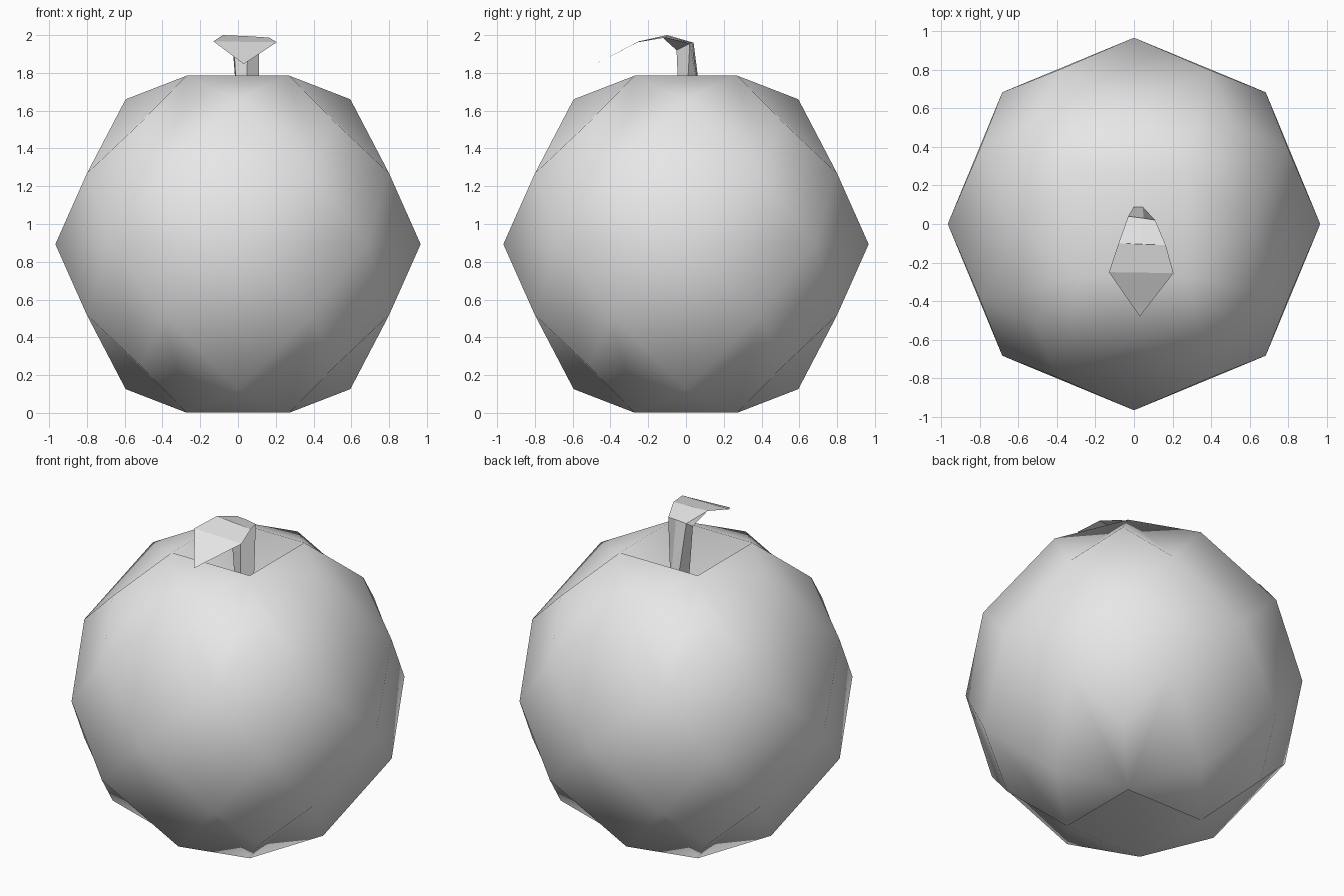
import bpy, bmesh
from math import radians, sin, cos

cube = bpy.data.objects.get("Cube")
if cube:
    bpy.data.objects.remove(cube)

grey = bpy.data.materials.new("light_grey")
grey.use_nodes = True
colour = (0.8, 0.8, 0.8, 1)
grey.diffuse_color = colour
grey.node_tree.nodes["Principled BSDF"].inputs["Base Color"].default_value = colour


def finish(name, bm, smooth):
    bmesh.ops.recalc_face_normals(bm, faces=bm.faces)
    for face in bm.faces:
        face.smooth = smooth
    mesh = bpy.data.meshes.new(name)
    bm.to_mesh(mesh)
    bm.free()
    mesh.materials.append(grey)
    obj = bpy.data.objects.new(name, mesh)
    bpy.context.collection.objects.link(obj)
    return obj


# Fruit: one quarter of each half is laid out, then turned four times
MID, PIT = 0.893, 0.3
bm = bmesh.new()


def polar(radius, degrees, z):
    a = radians(degrees)
    return bm.verts.new((radius * cos(a), radius * sin(a), MID + z))


axis_eq = [polar(0.967, 90 * i, 0) for i in range(4)]
diag_eq = [polar(0.967, 90 * i + 45, 0) for i in range(4)]
belts = []
for s in (1, -1):
    pit = polar(0, 0, s * (0.892 - PIT))
    rim = [polar(0.385, 90 * i + 45, s * 0.892) for i in range(4)]
    shoulder = [polar(0.595, 90 * i, s * 0.767) for i in range(4)]
    corner = [polar(0.728, 90 * i + 45, s * 0.645) for i in range(4)]
    low = [polar(0.89, 90 * i + 26, s * 0.375) for i in range(4)]
    high = [polar(0.89, 90 * i + 64, s * 0.375) for i in range(4)]
    belts.append((low, high))
    for i in range(4):
        j = (i + 1) % 4
        for loop in (
            (pit, rim[i - 1], rim[i]),
            (rim[i - 1], shoulder[i], rim[i]),
            (rim[i], shoulder[i], low[i], corner[i]),
            (rim[i], corner[i], high[i], shoulder[j]),
            (corner[i], low[i], diag_eq[i], high[i]),
            (shoulder[i], high[i - 1], axis_eq[i], low[i]),
        ):
            bm.faces.new(loop)
(low_t, high_t), (low_b, high_b) = belts
for i in range(4):
    bm.faces.new((axis_eq[i], low_b[i], diag_eq[i], low_t[i]))
    bm.faces.new((diag_eq[i], high_b[i], axis_eq[(i + 1) % 4], high_t[i]))
finish("fruit_body", bm, True)

# Stem: loft that rises from the pit and bends forward into the leaf
sections = [
    [(0, .09, 1.57), (.045, .09, 1.57), (.11, 0, 1.57), (.045, -.035, 1.57), (0, -.03, 1.57)],
    [(-.03, .04, 1.96), (.05, .03, 1.96), (.11, .02, 1.955), (.05, -.05, 1.92), (-.02, -.04, 1.91)],
    [(-.08, -.1, 2), (.04, -.105, 1.995), (.165, -.11, 1.987), (.06, -.12, 1.983), (0, -.12, 1.985)],
]
bm = bmesh.new()
rings = [[bm.verts.new(p) for p in section] for section in sections]
for a, b in zip(rings, rings[1:]):
    for i in range(5):
        bm.faces.new((a[i - 1], a[i], b[i], b[i - 1]))
bm.faces.new(rings[0])
bm.faces.new(rings[-1])
finish("stem", bm, False)

# Leaf: thin blade drooping to a point at the front
bm = bmesh.new()
back_l, back_r, wide_r, wide_l, tip = [bm.verts.new(p) for p in (
    (-.08, -.1, 2), (.165, -.11, 1.987), (.205, -.255, 1.962), (-.13, -.25, 1.967), (.03, -.48, 1.847))]
bm.faces.new((back_l, wide_l, wide_r, back_r))
bm.faces.new((wide_l, tip, wide_r))
finish("leaf", bm, False)
